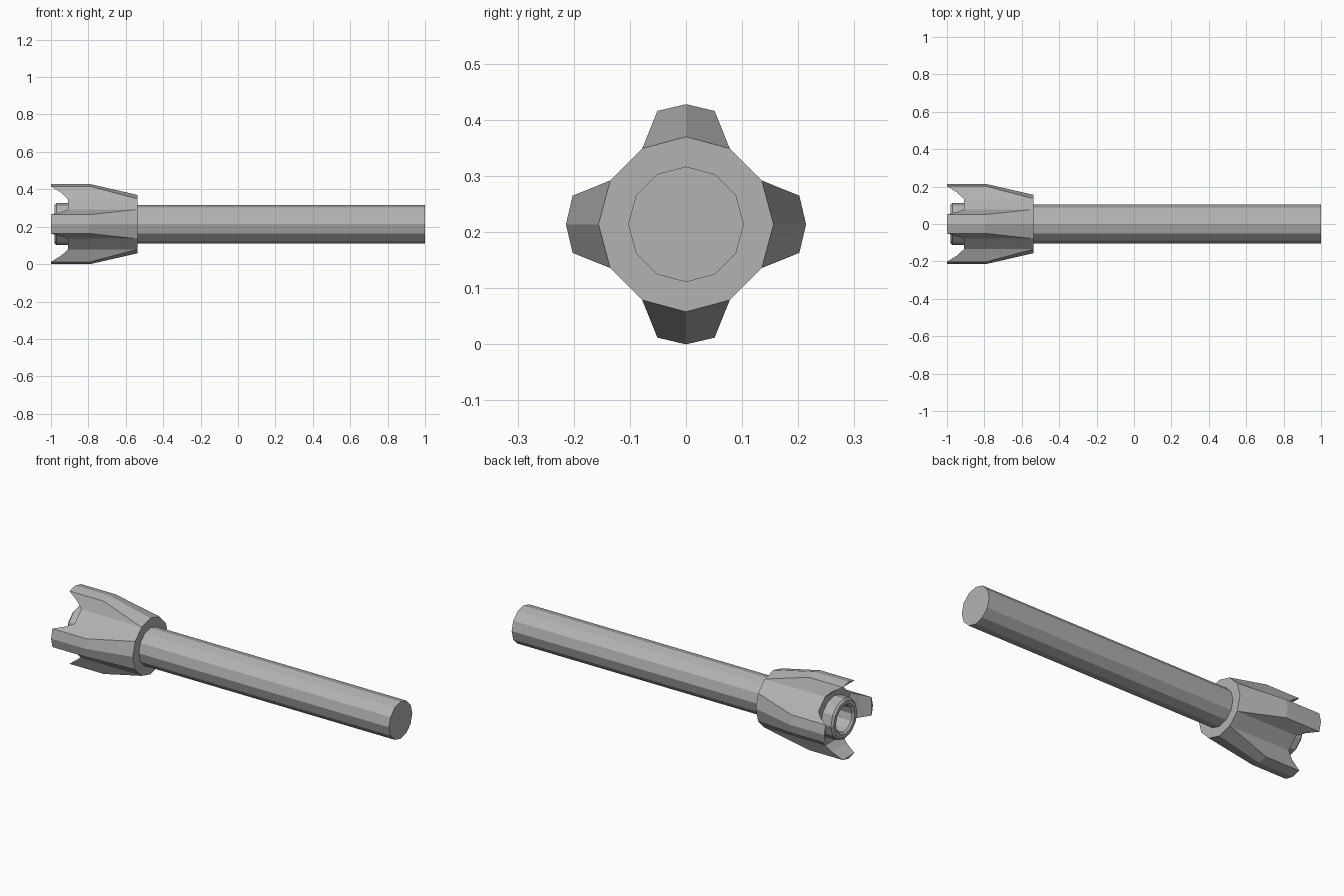
import bpy, bmesh
from math import sin, cos, pi
from mathutils import Vector, Matrix

if "Cube" in bpy.data.objects:
    bpy.data.objects.remove(bpy.data.objects["Cube"])

CZ = 0.214  # height of the long axis

# Dark grey metal
metal = bpy.data.materials.new("dark_grey")
metal.diffuse_color = (0.45, 0.45, 0.45, 1)
metal.use_nodes = True
metal.node_tree.nodes["Principled BSDF"].inputs["Base Color"].default_value = metal.diffuse_color


def finish(name, bm):
    bmesh.ops.remove_doubles(bm, verts=bm.verts, dist=1e-4)
    bmesh.ops.recalc_face_normals(bm, faces=bm.faces)
    me = bpy.data.meshes.new(name)
    bm.to_mesh(me)
    bm.free()
    me.materials.append(metal)
    ob = bpy.data.objects.new(name, me)
    ob.location.z = CZ
    bpy.context.collection.objects.link(ob)
    return ob


def lathe(name, profile, cap_start, n=12):
    """Turn (x, radius) points round the x axis and cap the ends."""
    bm = bmesh.new()
    rings = [[bm.verts.new((x, r * sin(2 * pi * i / n), r * cos(2 * pi * i / n)))
              for i in range(n)] for x, r in profile]
    for a, b in zip(rings, rings[1:]):
        for i in range(n):
            j = (i + 1) % n
            bm.faces.new((a[i], a[j], b[j], b[i]))
    bm.faces.new(rings[-1])
    if cap_start:
        bm.faces.new(rings[0])
    return finish(name, bm)


# Long shaft
lathe("shaft", [(-0.56, 0.103), (1.0, 0.103)], True)

# Hollow nozzle with its seat between the fins
lathe("nozzle", [(-0.91, 0.156), (-0.91, 0.113), (-0.97, 0.113), (-0.98, 0.103),
                 (-0.98, 0.083), (-0.97, 0.072), (-0.80, 0.072)], False)

# Finned head: half of one fin per ring, as (x, y, z), from root to crest
root, mid, top, crest = (0.078, 0.135), (0.065, 0.167), (0.051, 0.202), (0, 0.214)
half_rings = [
    [(-0.538, *root)] * 3 + [(-0.538, 0, 0.156)],
    [(-0.79, *p) for p in (root, mid, top, crest)],
    [(-0.91, *root), (-0.943, *mid), (-1.0, *top), (-1.0, *crest)],
]
bm = bmesh.new()
rings = []
for half in half_rings:
    fin = [(x, -y, z) for x, y, z in half] + half[-2::-1]
    rings.append([bm.verts.new(Matrix.Rotation(-k * pi / 2, 3, 'X') @ Vector(p))
                  for k in range(4) for p in fin])
n = len(rings[0])
for a, b in zip(rings, rings[1:]):
    for i in range(n):
        j = (i + 1) % n
        bm.faces.new((a[i], a[j], b[j], b[i]))
# Sloping inner ends of the fins
for k in range(4):
    f = rings[-1][7 * k:7 * k + 7]
    bm.faces.new((f[0], f[1], f[5], f[6]))
    bm.faces.new((f[1], f[2], f[4], f[5]))
    bm.faces.new((f[2], f[3], f[4]))
# Rear shoulder around the shaft
bmesh.ops.remove_doubles(bm, verts=bm.verts, dist=1e-4)
rear = [e for e in bm.edges if e.is_boundary and all(v.co.x > -0.6 for v in e.verts)]
bmesh.ops.contextual_create(bm, geom=rear)
finish("finned_head", bm)
